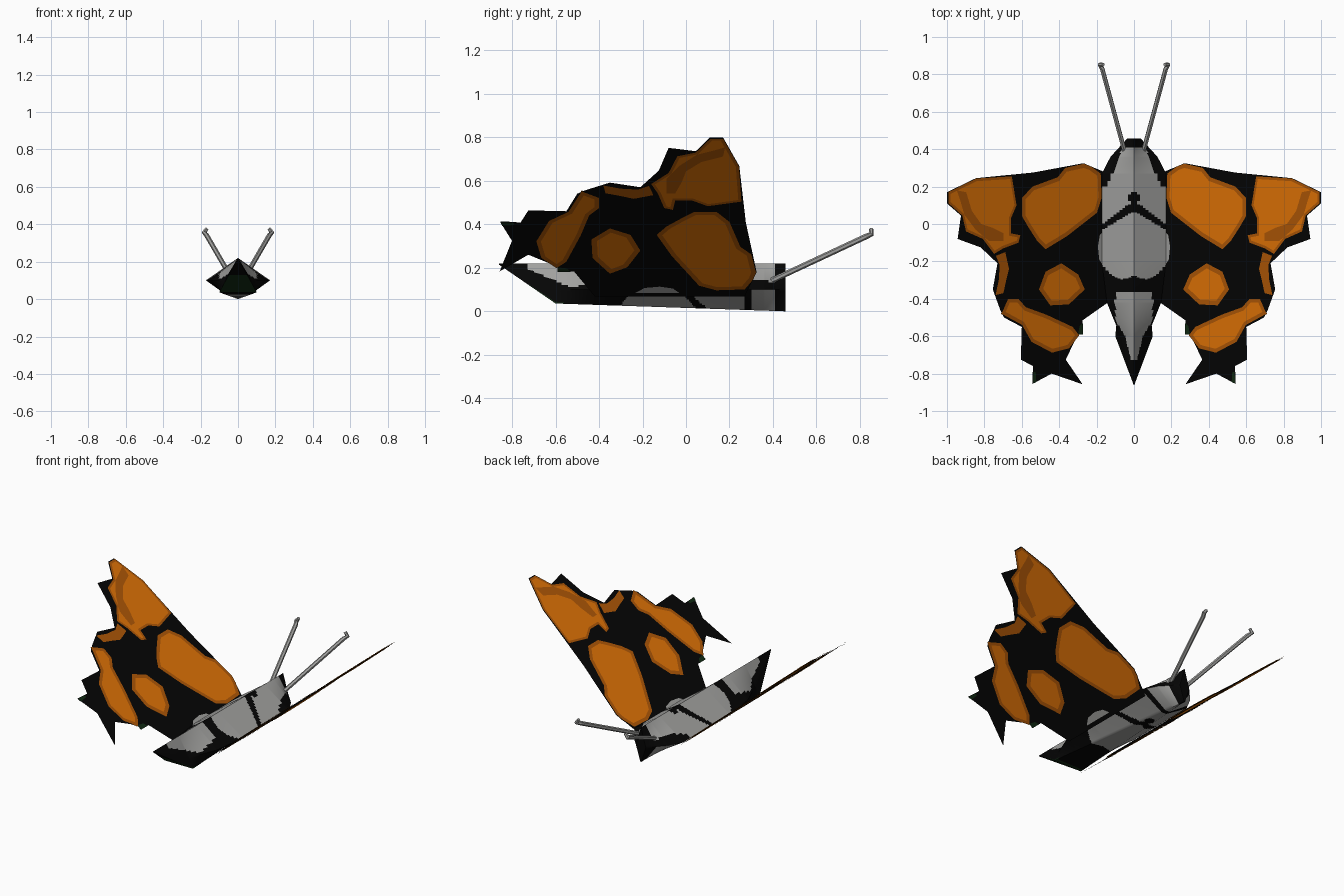
import bpy, bmesh, math
from mathutils import Vector

if "Cube" in bpy.data.objects:
    bpy.data.objects.remove(bpy.data.objects["Cube"])


def material(name, rgb):
    m = bpy.data.materials.new(name)
    m.diffuse_color = (*rgb, 1)
    m.use_nodes = True
    m.node_tree.nodes["Principled BSDF"].inputs["Base Color"].default_value = m.diffuse_color
    return m


BLACK = material("black", (0.0015, 0.0015, 0.0015))
ORANGE = material("orange", (0.78, 0.18, 0.002))
BROWN = material("dark orange", (0.44, 0.10, 0.002))
GREY = material("grey", (0.36, 0.36, 0.35))
GREEN = material("dark green", (0.006, 0.025, 0.007))


def finish(bm, name, mats, mirror=True):
    me = bpy.data.meshes.new(name)
    bm.to_mesh(me)
    bm.free()
    ob = bpy.data.objects.new(name, me)
    bpy.context.collection.objects.link(ob)
    for m in mats:
        me.materials.append(m)
    if mirror:
        mod = ob.modifiers.new("mirror", 'MIRROR')
        mod.use_mirror_merge = False
    return ob


# Wings lie in a sloped plane rising outward from the body
SLOPE, BASE = 0.85, -0.05
NORMAL = Vector((-SLOPE, 0, 1)).normalized()


def on_wing(x, y, lift=0.0):
    return Vector((x, y, BASE + SLOPE * x)) + NORMAL * lift


wing = [(.14, .27), (.27, .325), (.54, .275), (.845, .245), (1, .17), (1, .11),
        (.925, .045), (.943, -.08), (.82, -.125), (.73, -.21), (.755, -.35),
        (.715, -.46), (.695, -.5), (.6, -.55), (.605, -.725), (.54, -.76),
        (.543, -.855), (.44, -.8), (.275, -.857), (.365, -.725), (.3, -.59),
        (.275, -.59), (.275, -.515), (.14, -.42)]
bm = bmesh.new()
bm.faces.new([bm.verts.new(on_wing(*p)) for p in wing])
bmesh.ops.triangulate(bm, faces=bm.faces[:])
finish(bm, "wings", [BLACK])


# Painted patches on both sides of the wing, optionally with a darker rim
def patch(name, pts, mat=ORANGE, rim=0, lift=0.003):
    bm = bmesh.new()
    for side in (1, -1):
        f = bm.faces.new([bm.verts.new(on_wing(x, y, side * lift)) for x, y in pts])
        f.normal_update()
        if f.normal.dot(NORMAL) * side < 0:
            f.normal_flip()
        if rim:
            r = bmesh.ops.inset_region(bm, faces=[f], thickness=rim,
                                       use_boundary=True, use_even_offset=True)
            for g in r["faces"]:
                g.material_index = 1
    finish(bm, name, [mat, BROWN])


patch("forewing_root_patch",
      [(.475, -.135), (.36, -.065), (.2, .06), (.175, .14), (.18, .27), (.235, .31),
       (.27, .322), (.37, .3), (.41, .25), (.545, .2), (.6, .14), (.6, .04),
       (.565, -.02), (.52, -.09)], rim=0.022)
patch("hindwing_spot",
      [(.51, -.35), (.475, -.255), (.39, -.21), (.3, -.27), (.265, -.35),
       (.35, -.43), (.45, -.435)], rim=0.025)
patch("forewing_tip_patch",
      [(.655, .255), (.845, .243), (.995, .17), (.995, .112), (.92, .045), (.9, -.04),
       (.81, -.08), (.75, -.16), (.7, -.13), (.62, -.1), (.61, -.06), (.66, -.05),
       (.66, .03), (.63, .1)], rim=0.014)
patch("hindwing_margin_patch",
      [(.675, -.4), (.71, -.48), (.6, -.54), (.55, -.63), (.44, -.688), (.35, -.665),
       (.295, -.595), (.33, -.55), (.47, -.485), (.58, -.445), (.62, -.4)], rim=0.02)
patch("tip_band",
      [(.95, .18), (.9, .17), (.87, .07), (.82, .0), (.76, -.02), (.7, -.05),
       (.7, -.09), (.78, -.09), (.85, -.03), (.91, .05), (.93, .12)], BROWN, lift=.0045)
patch("edge_streak",
      [(.69, -.15), (.74, -.17), (.72, -.22), (.725, -.3), (.742, -.38), (.7, -.37),
       (.685, -.3), (.67, -.24)], BROWN)
patch("hindwing_inner_tip", [(.275, -.53), (.293, -.545), (.3, -.59), (.275, -.59)], GREEN)
patch("hindwing_tail_tip", [(.54, -.79), (.542, -.853), (.524, -.845), (.528, -.79)], GREEN)
patch("thorax_patch_edge", [(.16, -.03), (.185, -.06), (.195, -.12), (.188, -.19),
                            (.16, -.235)], GREY)

# Body stations: y, side half-width, side height
stations = [(-.86, .003, .217), (-.6, .072, .10), (-.42, .145, .10), (-.2, .172, .10),
            (.27, .172, .10), (.36, .125, .10), (.42, .07, .10), (.458, .035, .10)]
RIDGE, STEPS, CUTS = .22, 220, 11


def section(y):
    for a, b in zip(stations, stations[1:]):
        if y <= b[0] + 1e-6:
            t = (y - a[0]) / (b[0] - a[0])
            ws, zs = [p + (q - p) * t for p, q in zip(a[1:], b[1:])]
            break
    # The flat belly narrows toward the head and lifts to a point at the tail
    t = (.458 - y) / 1.058
    wb, zb = max(.1 * t, .004), .036 * t
    if y < -.6:
        t = (y + .86) / .26
        wb, zb = .002 + .098 * t, .215 - .179 * t
    corners = [(0, RIDGE), (ws, zs), (wb, zb), (-wb, zb), (-ws, zs)]
    ring = []
    for i, c in enumerate(corners):
        d = corners[(i + 1) % 5]
        for k in range(CUTS):
            t = k / CUTS
            ring.append((c[0] + (d[0] - c[0]) * t, y, c[1] + (d[1] - c[1]) * t))
    return ring


def body_colour(c, i):
    u, y, z = abs(c.x), c.y, c.z
    belly = 2 * CUTS <= i < 3 * CUTS
    low = CUTS <= i < 4 * CUTS
    if y < -.58 and belly:
        return 2 if z < .13 else 0
    if -.72 < y < -.56 and i in (2 * CUTS - 1, 3 * CUTS):
        return 2
    # Rounded thorax patch under a dark chevron
    thorax = (u / .2) ** 2 + ((y + .115) / .195) ** 2 < 1 and y < .07 - .6 * u
    thorax = thorax and y > -.28 - .25 * u
    # Head patch ends in a small dark bulb above the chevron
    head = .125 - .75 * u < y < .41 and u < .165 and u ** 2 + (y - .14) ** 2 > .03 ** 2
    if y > .2 and not low:
        head = head and u < .145 - .4 * (y - .2)
    if low:
        head = head and not .27 < y < .3
    # Tail patch slants up toward the tip
    tail = (-.73 < y < -.36 and u < .1 and not belly
            and z > .08 + .12 * max(0, -.46 - y) / .28)
    return 1 if thorax or head or tail else 0


bm = bmesh.new()
ys = sorted({round(-.86 + 1.318 * i / STEPS, 4) for i in range(STEPS + 1)}
            | {s[0] for s in stations})
rings = [[bm.verts.new(p) for p in section(y)] for y in ys]
n = 5 * CUTS
for a, b in zip(rings, rings[1:]):
    for i in range(n):
        j = (i + 1) % n
        f = bm.faces.new((a[i], a[j], b[j], b[i]))
        f.material_index = body_colour(f.calc_center_median(), i)
bm.faces.new(rings[0])
bm.faces.new(rings[-1])
bmesh.ops.recalc_face_normals(bm, faces=bm.faces[:])
body = finish(bm, "body", [BLACK, GREY, GREEN], mirror=False)
bpy.context.view_layer.objects.active = body
body.select_set(True)
bpy.ops.object.shade_smooth_by_angle(angle=math.radians(40))

# Antennae: thin six-sided rods with a small hooked tip
path = [(.045, .37, .13), (.17, .83, .345), (.182, .852, .355), (.165, .852, .378)]
bm = bmesh.new()
rows = []
for i, p in enumerate(path):
    d = Vector(path[min(i + 1, 3)]) - Vector(path[max(i - 1, 0)])
    sx = d.cross(Vector((1, 0, 0))).normalized()
    sy = d.cross(sx).normalized()
    r = .013 if i < 3 else .01
    rows.append([bm.verts.new(Vector(p) + sx * r * math.cos(k * math.pi / 3)
                              + sy * r * math.sin(k * math.pi / 3)) for k in range(6)])
for a, b in zip(rows, rows[1:]):
    for i in range(6):
        bm.faces.new((a[i], a[(i + 1) % 6], b[(i + 1) % 6], b[i]))
bm.faces.new(rows[0])
bm.faces.new(rows[-1])
bmesh.ops.recalc_face_normals(bm, faces=bm.faces[:])
finish(bm, "antennae", [GREY])
